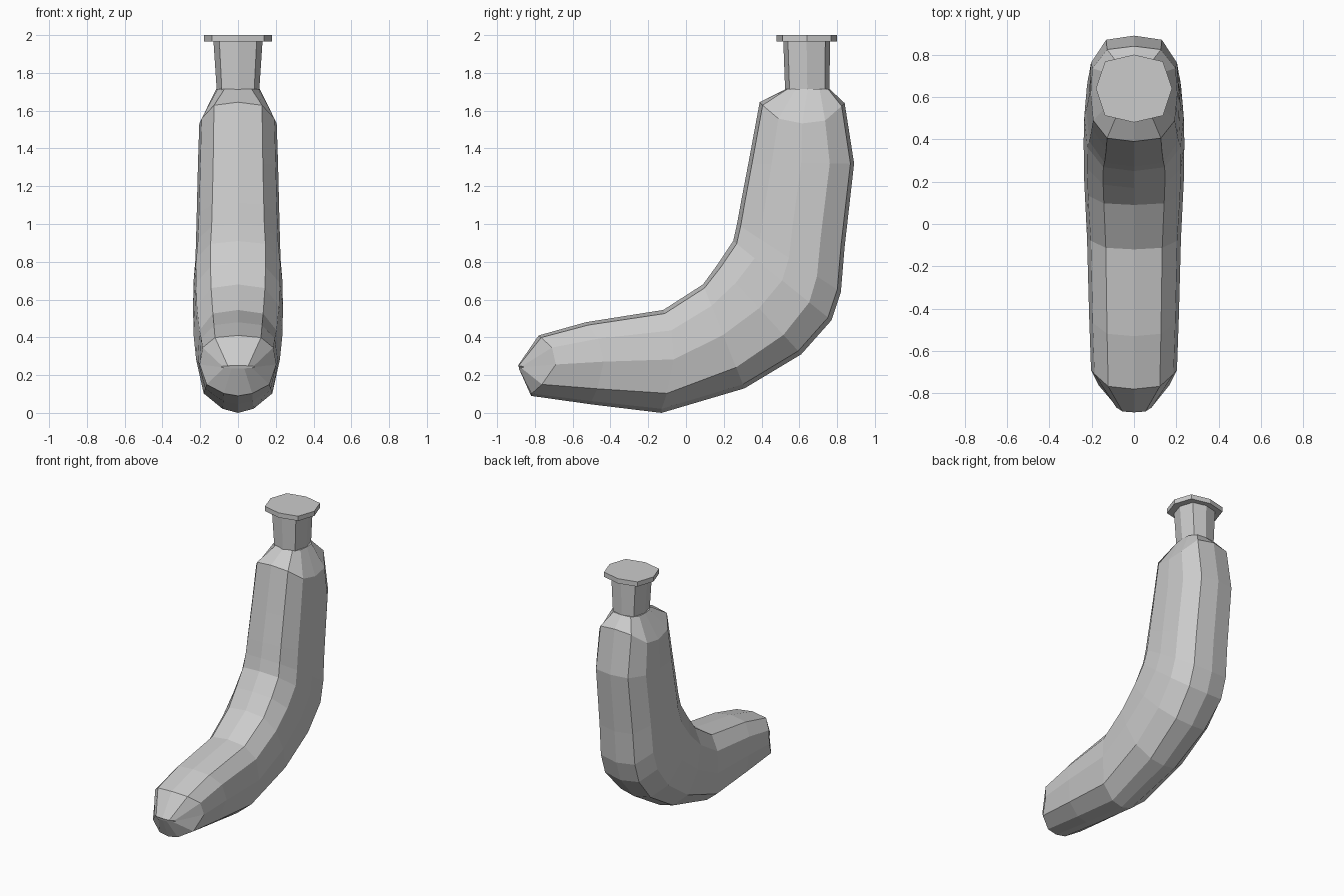
import bpy, bmesh

if "Cube" in bpy.data.objects:
    bpy.data.objects.remove(bpy.data.objects["Cube"])

# half cross-sections: (fraction of half width, fraction from inner to outer edge)
LOW = [(0, 0), (.6, .035), (.92, .2), (1, .48), (.82, .81), (.37, .96), (0, 1)]
HIGH = [(0, 0), (.62, .035), (.94, .22), (1, .5), (.96, .77), (.62, .965), (0, 1)]
OCT = [(0, 0), (.76, .1), (1, .5), (.76, .9), (0, 1)]


def ring_points(inner, outer, width, bend, blend, low, high):
    """Closed mirrored ring between two (y, z) points on the centre plane."""
    half = []
    for (xa, ta), (xb, tb) in zip(low, high):
        x = xa + (xb - xa) * blend
        t = ta + (tb - ta) * blend
        s = x ** 4
        y = inner[0] + (outer[0] - inner[0]) * t + bend[0] * s
        z = inner[1] + (outer[1] - inner[1]) * t + bend[1] * s
        half.append((x * width, y, z))
    return half + [(-x, y, z) for x, y, z in half[-2:0:-1]]


def loft(name, rings, low, high):
    bm = bmesh.new()
    loops = [[bm.verts.new(p) for p in ring_points(*r, low, high)] for r in rings]
    n = len(loops[0])
    for a, b in zip(loops, loops[1:]):
        for i in range(n):
            j = (i + 1) % n
            bm.faces.new((a[i], a[j], b[j], b[i]))
    bm.faces.new(loops[0])
    bm.faces.new(loops[-1])
    bmesh.ops.recalc_face_normals(bm, faces=bm.faces)
    mesh = bpy.data.meshes.new(name)
    bm.to_mesh(mesh)
    bm.free()
    obj = bpy.data.objects.new(name, mesh)
    bpy.context.collection.objects.link(obj)
    return obj


# curved fruit body, from blunt tip to shoulder
flat = (0, 0)
loft("fruit_body", [
    ((-.89, .25), (-.885, .235), .09, (.03, 0), 0),
    ((-.78, .41), (-.82, .09), .203, (.11, 0), 0),
    ((-.53, .48), (-.50, .045), .212, (.08, 0), 0),
    ((-.12, .545), (-.13, 0), .222, (.06, 0), 0),
    ((.09, .68), (.31, .13), .235, flat, .3),
    ((.17, .79), (.61, .31), .238, flat, .6),
    ((.25, .91), (.77, .49), .235, flat, .9),
    ((.27, 1.00), (.82, .64), .225, flat, 1),
    ((.29, 1.11), (.84, .88), .22, flat, 1),
    ((.33, 1.32), (.89, 1.32), .212, flat, 1),
    ((.39, 1.645), (.84, 1.64), .205, (0, -.11), 1),
    ((.53, 1.715), (.76, 1.715), .115, flat, 1),
], LOW, HIGH)

# stem, flaring slightly upward
loft("stem", [
    ((.525, 1.70), (.76, 1.70), .112, flat, 0),
    ((.515, 1.97), (.762, 1.97), .13, flat, 0),
], OCT, OCT)

# flat cut end on top of the stem
loft("stem_cap", [
    ((.48, 1.965), (.80, 1.965), .18, flat, 0),
    ((.48, 2.0), (.80, 2.0), .18, flat, 0),
], OCT, OCT)
